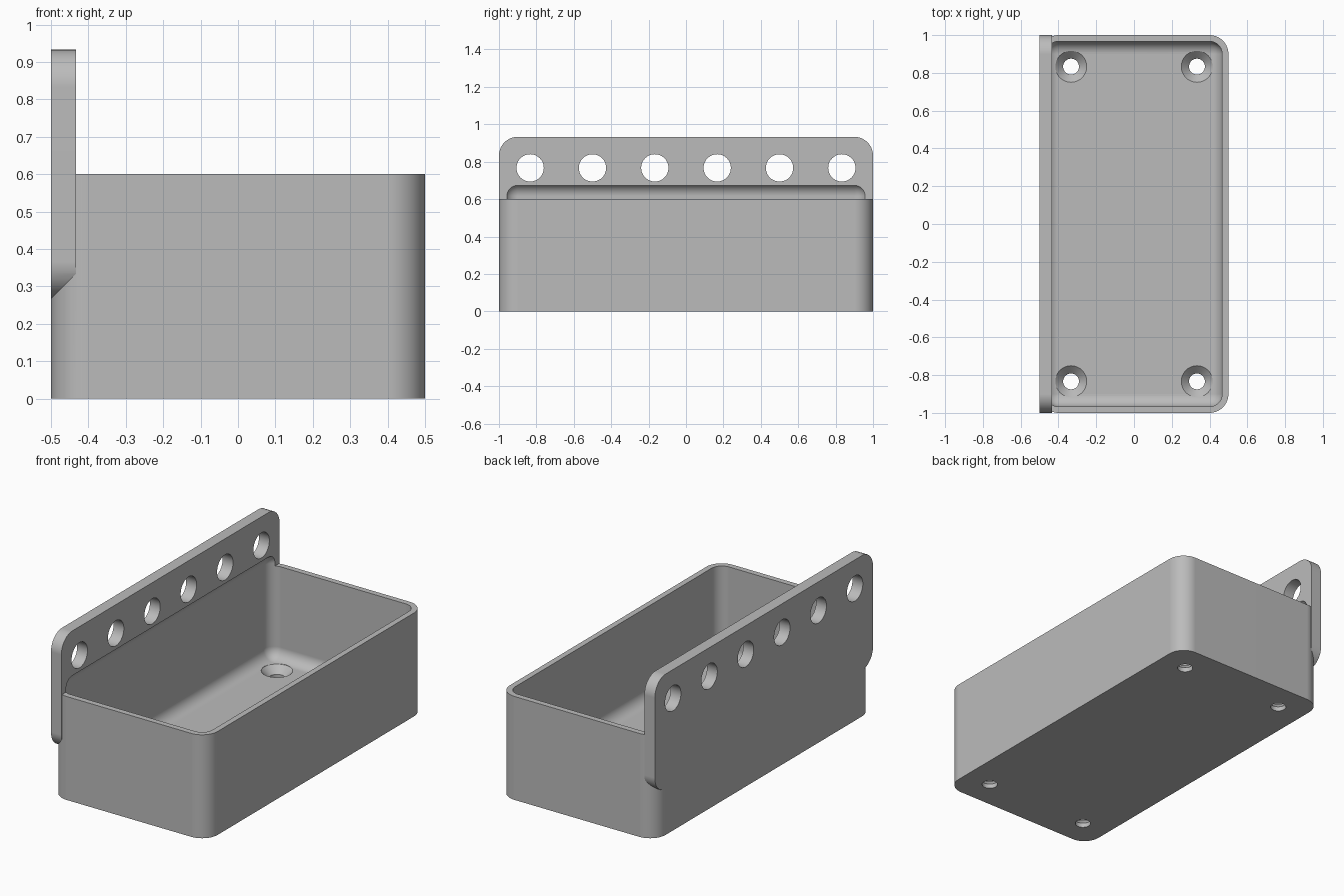
import bpy, bmesh, math
from mathutils import Matrix, Vector

if "Cube" in bpy.data.objects:
    bpy.data.objects.remove(bpy.data.objects["Cube"], do_unlink=True)

WALL = 1 / 30          # thickness of the tray wall
PLATE = 2 * WALL       # thickness of the hanging plate and the floor
R = 0.1                # outer corner radius

grey = bpy.data.materials.new("plain grey")
grey.use_nodes = True
grey.diffuse_color = (0.5, 0.5, 0.5, 1)
grey.node_tree.nodes["Principled BSDF"].inputs["Base Color"].default_value = (0.5, 0.5, 0.5, 1)


def finish(bm, name):
    bmesh.ops.recalc_face_normals(bm, faces=bm.faces)
    mesh = bpy.data.meshes.new(name)
    bm.to_mesh(mesh)
    bm.free()
    mesh.materials.append(grey)
    ob = bpy.data.objects.new(name, mesh)
    bpy.context.collection.objects.link(ob)
    return ob


def rounded_box(name, low, high, radius, axis=None):
    """Box between two corners; rounds edges along one axis, or all of them."""
    low, high = Vector(low), Vector(high)
    bm = bmesh.new()
    bmesh.ops.create_cube(bm, size=1)
    for v in bm.verts:
        v.co = (low + high) / 2 + v.co * (high - low)
    edges = [e for e in bm.edges if axis is None
             or abs((e.verts[0].co - e.verts[1].co).normalized()[axis]) > 0.9]
    bmesh.ops.bevel(bm, geom=edges, offset=radius, offset_type='OFFSET',
                    segments=10, profile=0.5, affect='EDGES')
    return finish(bm, name)


def lathe(name, profile, place):
    """Solid of revolution around local z from (radius, height) points."""
    bm = bmesh.new()
    verts = [bm.verts.new((r, 0, z)) for r, z in profile]
    edges = [bm.edges.new(pair) for pair in zip(verts, verts[1:])]
    bmesh.ops.spin(bm, geom=verts + edges, cent=(0, 0, 0), axis=(0, 0, 1),
                   angle=math.tau, steps=48)
    bmesh.ops.remove_doubles(bm, verts=bm.verts, dist=1e-5)
    bmesh.ops.transform(bm, matrix=place, verts=bm.verts)
    return finish(bm, name)


def combine(target, tool, operation):
    mod = target.modifiers.new(operation.lower(), 'BOOLEAN')
    mod.operation, mod.solver, mod.object = operation, 'EXACT', tool
    bpy.context.view_layer.objects.active = target
    bpy.ops.object.modifier_apply(modifier=mod.name)
    bpy.data.objects.remove(tool, do_unlink=True)


# Tray body joined with the hanging plate along its left-hand side
tray = rounded_box("tray", (-0.5, -1, 0), (0.5, 1, 0.6), R, axis=2)
plate = rounded_box("hanging_plate", (-0.5, -1, 0.267), (-0.5 + PLATE, 1, 0.933), R, axis=0)
combine(tray, plate, 'UNION')

# Hollow with rounded floor; its top also scoops into the plate
hollow = rounded_box("hollow", (-0.5 + WALL, -1 + WALL, PLATE),
                     (0.5 - WALL, 1 - WALL, 0.683), R - WALL)
combine(tray, hollow, 'DIFFERENCE')

# Row of round holes through the plate
for i in range(6):
    place = Matrix.Translation((-0.467, (i - 2.5) / 3, 0.767)) @ Matrix.Rotation(math.pi / 2, 4, 'Y')
    combine(tray, lathe("plate_hole", [(0, -0.1), (0.073, -0.1), (0.073, 0.1), (0, 0.1)], place),
            'DIFFERENCE')

# Countersunk screw holes in the floor
screw = [(0, -0.05), (0.042, -0.05), (0.042, 0.026), (0.083, PLATE), (0.083, 0.2), (0, 0.2)]
for x in (-1 / 3, 1 / 3):
    for y in (-5 / 6, 5 / 6):
        combine(tray, lathe("screw_hole", screw, Matrix.Translation((x, y, 0))), 'DIFFERENCE')

# Smooth curves, crisp edges
bpy.ops.object.select_all(action='DESELECT')
tray.select_set(True)
bpy.context.view_layer.objects.active = tray
bpy.ops.object.shade_smooth_by_angle(angle=math.radians(30))
weighted = tray.modifiers.new("flat panels", 'WEIGHTED_NORMAL')
weighted.keep_sharp = True
